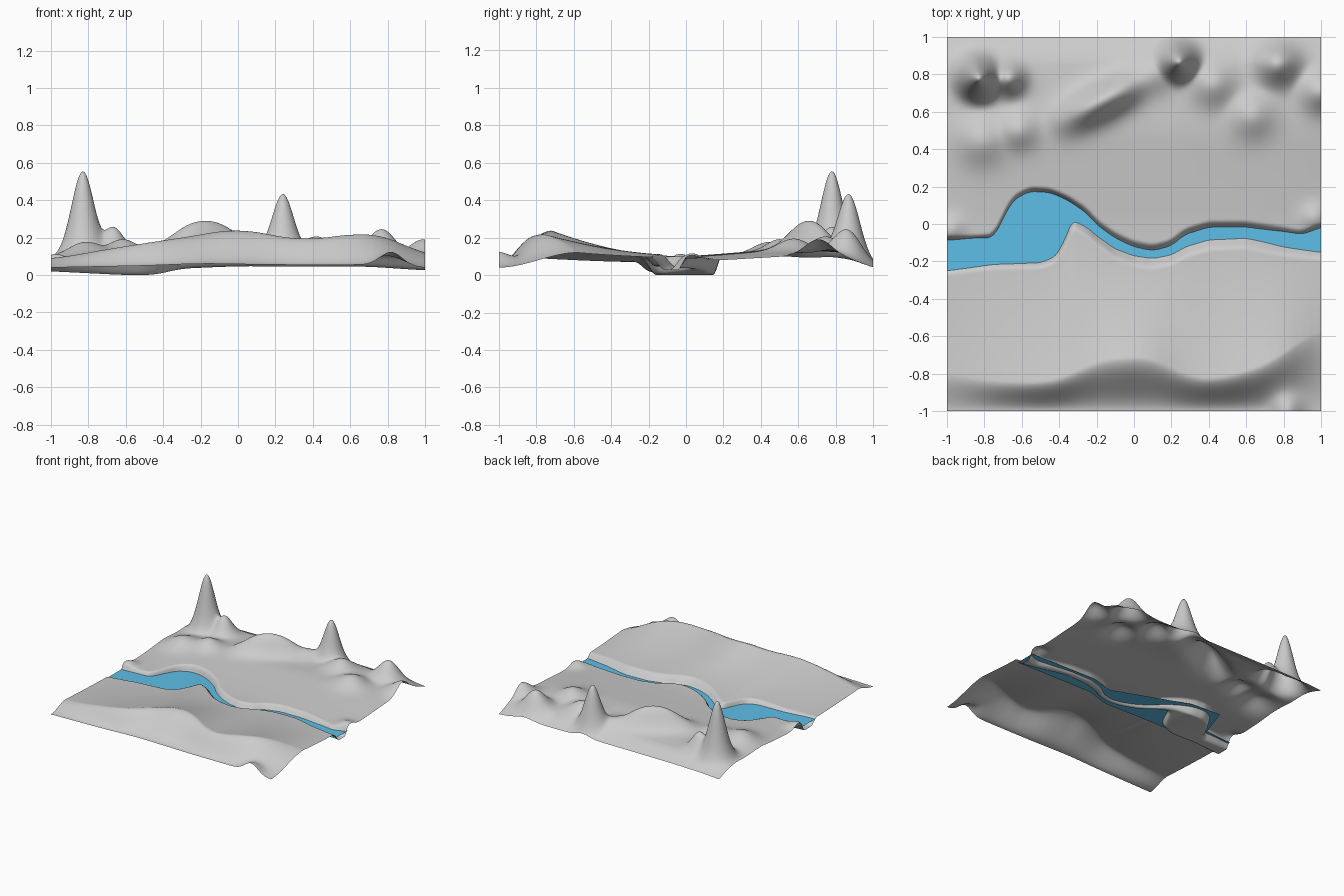
import bpy, bmesh, math

if "Cube" in bpy.data.objects:
    bpy.data.objects.remove(bpy.data.objects["Cube"])

N = 200          # grid cells per side
WATER = 0.06


def mat(name, col):
    m = bpy.data.materials.new(name)
    m.diffuse_color = (*col, 1)
    m.use_nodes = True
    m.node_tree.nodes["Principled BSDF"].inputs["Base Color"].default_value = m.diffuse_color
    return m


def lin(tab, x):
    if x <= tab[0][0]:
        return tab[0][1]
    for (a, p), (b, q) in zip(tab, tab[1:]):
        if x <= b:
            return p + (q - p) * (x - a) / (b - a)
    return tab[-1][1]


def curve(tab, x, r=0.03):
    # rounded lookup: average of nearby samples
    return sum(lin(tab, x + r * k / 3) for k in range(-3, 4)) / 7


def ease(t):
    t = min(1, max(0, t))
    return t * t * (3 - 2 * t)


# River banks (y along x) and bed depth
NORTH = [(-1, -.09), (-.75, -.08), (-.7, .02), (-.65, .12), (-.56, .17), (-.45, .165),
         (-.35, .125), (-.25, .06), (-.2, 0), (-.1, -.07), (0, -.115), (.1, -.135),
         (.2, -.11), (.27, -.05), (.4, -.01), (.6, -.01), (.8, -.04), (.9, -.06), (1, -.02)]
SOUTH = [(-1, -.23), (-.75, -.2), (-.5, -.195), (-.42, -.165), (-.37, -.08), (-.33, .02),
         (-.25, -.025), (-.2, -.07), (-.1, -.145), (0, -.185), (.1, -.2), (.2, -.18),
         (.28, -.135), (.4, -.1), (.6, -.09), (.8, -.13), (1, -.15)]
BED = [(-1, .02), (-.6, 0), (-.45, 0), (-.3, .035), (0, .047), (.7, .045), (1, .025)]

# Front ridge: crest position, crest height, front edge and south bank heights
CREST_Y = [(-1, -.8), (-.8, -.84), (-.5, -.85), (-.35, -.82), (-.2, -.73), (.1, -.71),
           (.28, -.82), (.45, -.83), (.7, -.76), (.85, -.66), (1, -.56)]
CREST_Z = [(-1, .085), (-.8, .12), (-.6, .155), (-.3, .2), (0, .25), (.2, .21),
           (.35, .185), (.65, .225), (.8, .21), (.9, .16), (1, .10)]
EDGE_Z = [(-1, .04), (-.5, .05), (-.2, .062), (.2, .055), (.7, .055), (1, .038)]
BANK_Z = [(-1, .068), (-.5, .09), (0, .11), (.6, .11), (1, .095)]
PLAIN_Z = [(0, .1), (.2, .115), (.5, .14), (.8, .125), (.92, .11), (1, .045)]

# Hills: x, y, height above plain, spread
HILLS = [(-.83, .78, .447, .06), (-.67, .78, .14, .058), (.24, .87, .318, .058),
         (.77, .86, .14, .075), (1, .71, .10, .075), (-.82, .44, .06, .085),
         (-.62, .5, .06, .07), (.42, .75, .08, .08), (.63, .58, .065, .08),
         (.1, .8, .05, .07), (.82, -1, .075, .06), (.97, .03, .04, .05),
         (-.98, -.03, .04, .05)]
# Long back hill as overlapping mounds
HILLS += [(-.36 + .38 * t, .56 + .2 * t, .05 + .08 * math.sin(math.pi * t), .065)
          for t in (0, .17, .33, .5, .67, .83, 1)]


def height_column(x):
    n, s, bed = curve(NORTH, x), curve(SOUTH, x, .02), curve(BED, x, .06)
    cy, cz = curve(CREST_Y, x, .1), curve(CREST_Z, x, .12)
    ez, bz = curve(EDGE_Z, x, .1), curve(BANK_Z, x, .1)
    side = 1 - .3 * abs(x) ** 4

    def h(y):
        if y < cy:
            z = ez + (cz - ez) * ease((y + 1) / (cy + 1))
        elif y < s:
            t = (y - cy) / (s - cy)
            z = bz + (cz - bz) * (1 - t) ** 1.5
        else:
            z = bz
        north = curve(PLAIN_Z, y, .06) * side
        k = ease((y - s) / max(n - s, .05))
        z = z * (1 - k) + north * k
        # rounded hills
        z += math.sqrt(sum((a * math.exp(-((x - hx) ** 2 + (y - hy) ** 2) / (2 * w * w))) ** 2
                           for hx, hy, a, w in HILLS))
        # carved channel, steep north bank and softer south bank
        c = ease((n - y + .03) / .055) * ease((y - s + .045) / .085)
        return z * (1 - c) + bed * c
    return h


def make(name, bm, material):
    me = bpy.data.meshes.new(name)
    bm.to_mesh(me)
    bm.free()
    me.materials.append(material)
    ob = bpy.data.objects.new(name, me)
    bpy.context.collection.objects.link(ob)
    return ob


# Terrain sheet
bm = bmesh.new()
cols = []
for i in range(N + 1):
    x = -1 + 2 * i / N
    h = height_column(x)
    cols.append([bm.verts.new((x, -1 + 2 * j / N, h(-1 + 2 * j / N))) for j in range(N + 1)])
for a, b in zip(cols, cols[1:]):
    for j in range(N):
        bm.faces.new((a[j], b[j], b[j + 1], a[j + 1])).smooth = True
make("terrain", bm, mat("stone grey", (.6, .6, .6)))

# Flat water sheet, slightly wider than the channel
WN = [(-1, -.07), (-.76, -.05), (-.67, .21), (-.4, .19), (.2, -.04), (.4, .01), (1, .0)]
WS = [(-1, -.25), (-.76, -.22), (-.67, -.22), (-.4, -.21), (.1, -.22), (.3, -.16), (1, -.17)]
bm = bmesh.new()
xs = sorted({p[0] for p in WN + WS})
rows = [(bm.verts.new((x, lin(WS, x), WATER)), bm.verts.new((x, lin(WN, x), WATER))) for x in xs]
for a, b in zip(rows, rows[1:]):
    bm.faces.new((a[0], b[0], b[1], a[1]))
make("river_water", bm, mat("water blue", (.12, .55, .85)))
